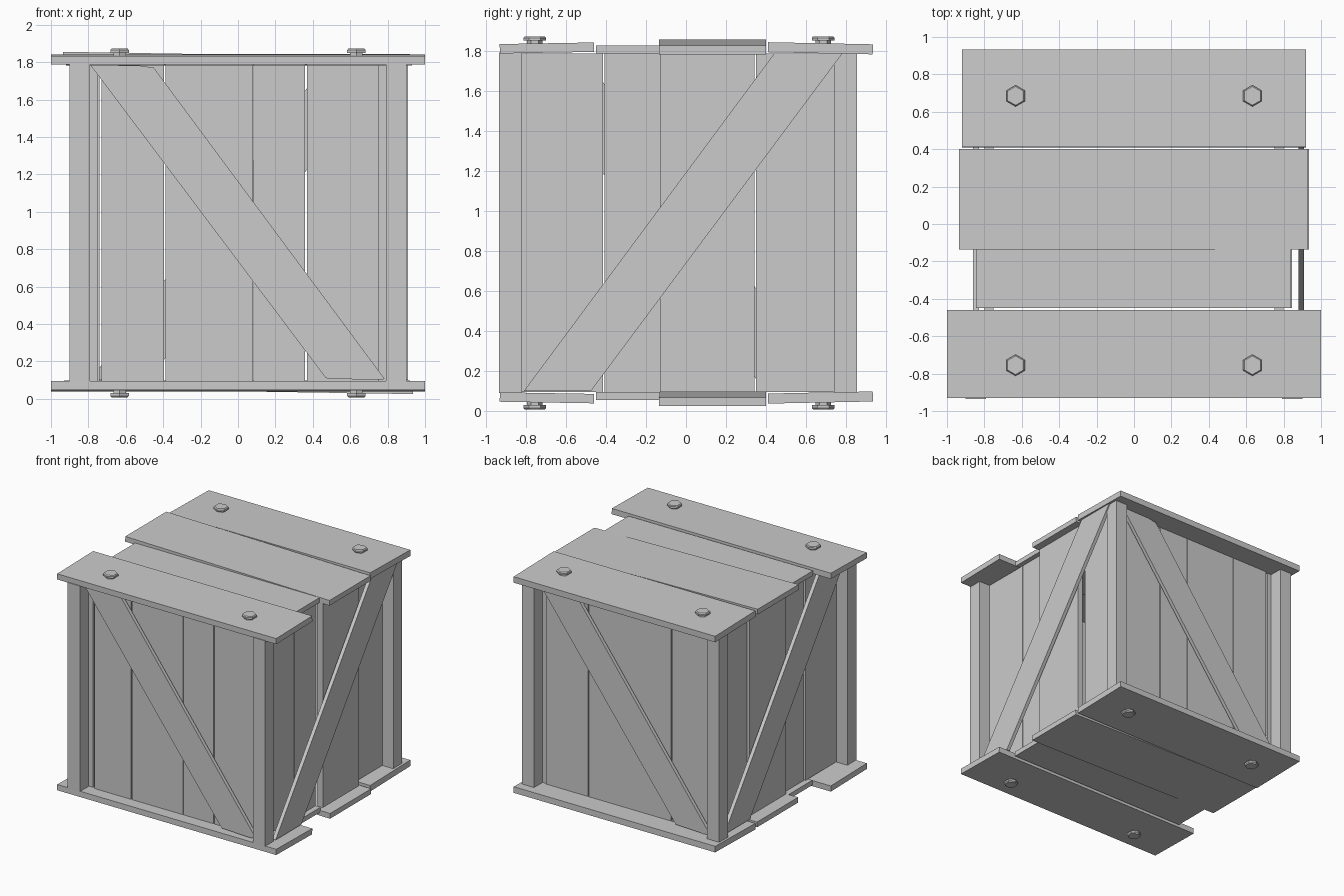
import bpy, bmesh, math
from mathutils import Matrix, Vector

if "Cube" in bpy.data.objects:
    bpy.data.objects.remove(bpy.data.objects["Cube"])

CY, ZM = -0.04, 0.94          # crate body centre in y, mid height
Z0, Z1 = 0.095, 1.785         # inner height between lid and base


def finish(bm, name, mat=None):
    if mat:
        bm.transform(mat)
    bmesh.ops.recalc_face_normals(bm, faces=bm.faces)
    me = bpy.data.meshes.new(name)
    bm.to_mesh(me)
    bm.free()
    ob = bpy.data.objects.new(name, me)
    bpy.context.collection.objects.link(ob)
    return ob


def box(name, x, y, z, tilt_x=0, tilt_y=0, mat=None):
    lo, hi = Vector((x[0], y[0], z[0])), Vector((x[1], y[1], z[1]))
    bm = bmesh.new()
    bmesh.ops.create_cube(bm, size=1)
    bm.transform(Matrix.Diagonal((*(hi - lo), 1)))
    bm.transform(Matrix.Translation((lo + hi) / 2)
                 @ Matrix.Rotation(tilt_x, 4, 'X') @ Matrix.Rotation(tilt_y, 4, 'Y'))
    return finish(bm, name, mat)


def brace(name, outline, axis, a, b):
    """Extrude a 2D outline between a and b along axis (0 = x, 1 = y)."""
    bm = bmesh.new()
    pts = [(a, u, z) if axis == 0 else (u, a, z) for u, z in outline]
    f = bm.faces.new([bm.verts.new(p) for p in pts])
    r = bmesh.ops.extrude_face_region(bm, geom=[f])
    move = (b - a, 0, 0) if axis == 0 else (0, b - a, 0)
    bmesh.ops.translate(bm, vec=move, verts=[v for v in r['geom'] if isinstance(v, bmesh.types.BMVert)])
    return finish(bm, name)


def bolt(name, x, y, mat):
    bm = bmesh.new()
    for rad, top, za, zb in ((0.038, 0.038, 1.80, 1.853), (0.057, 0.057, 1.850, 1.864),
                             (0.057, 0.050, 1.864, 1.872)):
        bmesh.ops.create_cone(bm, cap_ends=True, segments=6, radius1=rad, radius2=top, depth=zb - za,
                              matrix=Matrix.Translation((x, y, (za + zb) / 2)))
    return finish(bm, name, mat)


# Lid, and base as the lid turned over about the y axis
turn = Matrix.Translation((0, 0, ZM)) @ Matrix.Rotation(math.pi, 4, 'Y') @ Matrix.Translation((0, 0, -ZM))
for part, m in (("lid", None), ("base", turn)):
    box(part + "_plank_1", (-1, 1), (-0.93, -0.46), (1.79, 1.837), tilt_x=0.017, mat=m)
    box(part + "_plank_2", (-0.845, 0.84), (-0.45, -0.13), (1.785, 1.825), mat=m)
    box(part + "_plank_3", (-0.935, 0.93), (-0.135, 0.40), (1.797, 1.84), tilt_y=0.016, mat=m)
    box(part + "_plank_4", (-0.92, 0.92), (0.41, 0.933), (1.787, 1.837), tilt_x=-0.02, mat=m)
    for x in (-0.633, 0.633):
        for y in (-0.755, 0.685):
            bolt(part + "_bolt", x, y, m)

# Corner posts
for sx in (-1, 1):
    xs = sorted((sx * 0.79, sx * 0.90))
    for ys in ((-0.935, -0.82), (0.74, 0.855)):
        box("corner_post", xs, ys, (Z0 - 0.005, Z1 + 0.005))

# Front and back planks
for x in ((-0.73, -0.396), (-0.387, 0.08), (0.083, 0.359), (0.368, 0.75)):
    box("front_plank", x, (-0.83, -0.78), (Z0, Z1))
    box("back_plank", x, (0.70, 0.75), (Z0, Z1))

# Side planks; the third one on the right stands proud
for y, out_r, out_l in (((-0.82, -0.415), 0.80, 0.80), ((-0.406, -0.13), 0.80, 0.79),
                        ((-0.13, 0.342), 0.865, 0.82), ((0.35, 0.74), 0.80, 0.80)):
    box("right_plank", (out_r - 0.05, out_r), y, (Z0, Z1))
    box("left_plank", (-out_l, 0.05 - out_l), y, (Z0, Z1))

# Diagonal braces, one per side, opposite sides turned half round
fb = [(-0.79, 1.785), (-0.53, 1.782), (-0.45, 1.77), (0.785, 0.105), (0.72, 0.10), (0.47, 0.11)]
rb = [(-0.81, 0.10), (-0.475, 0.10), (0.78, 1.785), (0.44, 1.785)]
brace("front_brace", fb, 1, -0.885, -0.855)
brace("back_brace", [(-x, z) for x, z in fb], 1, 0.775, 0.805)
brace("right_brace", rb, 0, 0.88, 0.91)
brace("left_brace", [(2 * CY - y, z) for y, z in rb], 0, -0.86, -0.83)
